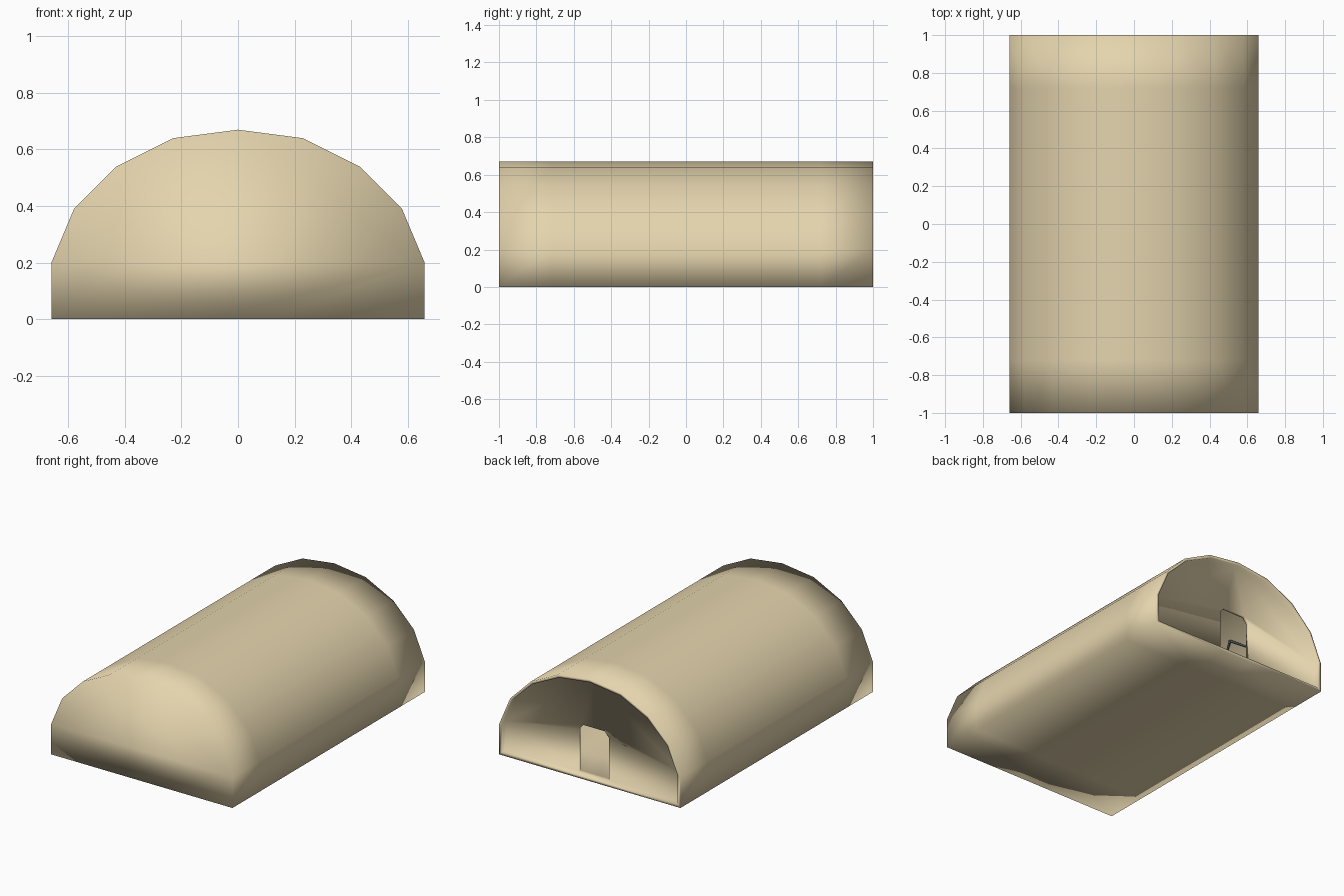
import bpy, bmesh
from mathutils import Vector

if "Cube" in bpy.data.objects:
    bpy.data.objects.remove(bpy.data.objects["Cube"])


def material(name, color):
    m = bpy.data.materials.new(name)
    m.diffuse_color = color
    m.use_nodes = True
    m.node_tree.nodes["Principled BSDF"].inputs["Base Color"].default_value = m.diffuse_color
    return m


canvas = material("tan_canvas", (0.78, 0.66, 0.42, 1))
steel = material("grey_steel", (0.13, 0.15, 0.18, 1))

# arch cross-section; the two floor points at the end mark the door width
half = [(0.66, 0), (0.66, 0.20), (0.58, 0.39), (0.43, 0.54), (0.23, 0.64)]
door_w = 0.11
outer = half + [(0, 0.67)] + [(-x, z) for x, z in reversed(half)]
outer += [(-door_w, 0), (door_w, 0)]
inner = [(x * 0.64 / 0.66 if abs(x) != door_w else x, 0.02 + z * 0.63 / 0.67)
         for x, z in outer]
door_top = [(-door_w, 0.30), (-0.08, 0.335), (0.08, 0.335), (door_w, 0.30)]

bm = bmesh.new()


def ring(profile, y):
    return [bm.verts.new((x, y, z)) for x, z in profile]


def bridge(a, b):
    n = len(a)
    for i in range(n):
        j = (i + 1) % n
        bm.faces.new((a[i], a[j], b[j], b[i]))


def end_wall(loop, y):
    """Wall around the door notch; returns the door outline."""
    top = ring(door_top, y)
    bm.faces.new(loop[:-1] + top + [loop[-1]])
    return [loop[-2]] + top + [loop[-1]]


# outer skin, rim and recess
rings = [ring(outer, y) for y in (-1, -0.72, 0.72, 1)]
rings += [ring(inner, y) for y in (1, 0.96)]
bm.faces.new(rings[0])
for a, b in zip(rings, rings[1:]):
    bridge(a, b)

# recessed end wall, door jamb and hollow room behind it
room = [ring(inner, y) for y in (0.94, 0.72, -0.72, -0.98)]
bridge(end_wall(rings[-1], 0.96), end_wall(room[0], 0.94))
for a, b in zip(room, room[1:]):
    bridge(a, b)
bm.faces.new(room[-1])

bmesh.ops.recalc_face_normals(bm, faces=bm.faces)
for f in bm.faces:
    f.smooth = True
mesh = bpy.data.meshes.new("arched_shelter")
bm.to_mesh(mesh)
bm.free()
shelter = bpy.data.objects.new("arched_shelter", mesh)
bpy.context.collection.objects.link(shelter)
mesh.materials.append(canvas)


# crossed frame bars along both inside walls
def bar(name, a, b, r=0.008):
    a, b = Vector(a), Vector(b)
    d = b - a
    bpy.ops.mesh.primitive_cylinder_add(vertices=6, radius=r, depth=d.length,
                                        location=(a + b) / 2)
    o = bpy.context.object
    o.name = name
    o.rotation_euler = d.to_track_quat('Z', 'Y').to_euler()
    o.data.materials.append(steel)


for s in (-1, 1):
    for k in range(4):
        y0, y1 = -0.88 + k * 0.44, -0.44 + k * 0.44
        bar("cross_bar", (s * 0.61, y0, 0.22), (s * 0.40, y1, 0.51))
        bar("cross_bar", (s * 0.61, y1, 0.22), (s * 0.40, y0, 0.51))
